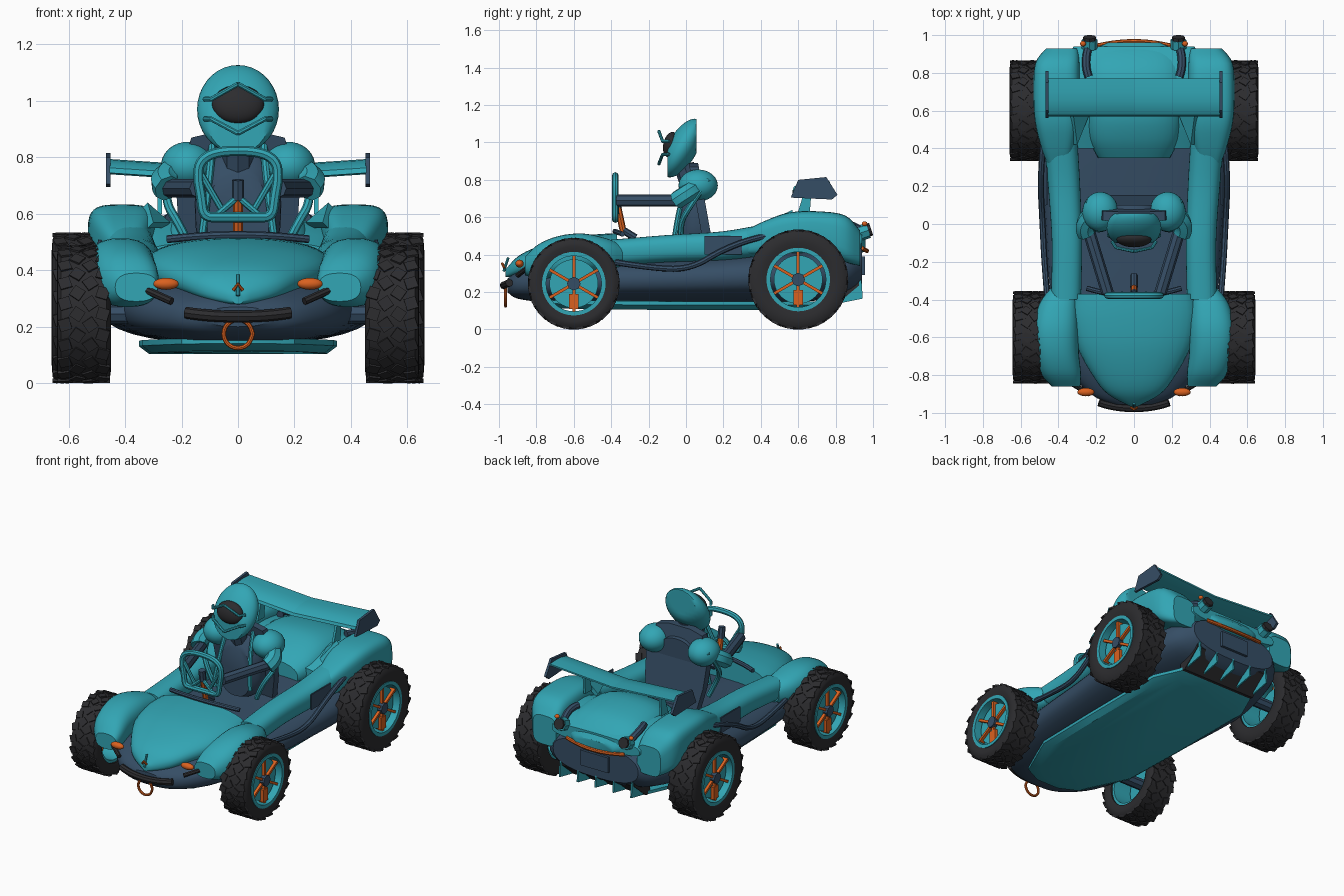
import bpy, bmesh, math
from mathutils import Vector, Matrix

if "Cube" in bpy.data.objects:
    bpy.data.objects.remove(bpy.data.objects["Cube"])


def material(name, rgb):
    m = bpy.data.materials.new(name)
    m.diffuse_color = (*rgb, 1)
    m.use_nodes = True
    m.node_tree.nodes["Principled BSDF"].inputs["Base Color"].default_value = m.diffuse_color
    return m


TEAL = material("teal paint", (0.032, 0.38, 0.46))
NAVY = material("navy panel", (0.036, 0.075, 0.13))
BLACK = material("black rubber", (0.025, 0.025, 0.028))
ORANGE = material("orange trim", (0.70, 0.12, 0.014))


def finish(bm, name, mat):
    bmesh.ops.recalc_face_normals(bm, faces=bm.faces)
    me = bpy.data.meshes.new(name)
    bm.to_mesh(me)
    bm.free()
    me.materials.append(mat)
    ob = bpy.data.objects.new(name, me)
    bpy.context.collection.objects.link(ob)
    return ob


def skin(bm, rings, closed=False):
    """Bridge equal rings of points; cap the ends unless closed."""
    vs = [[bm.verts.new(p) for p in r] for r in rings]
    n = len(vs[0])
    for k in range(len(vs) if closed else len(vs) - 1):
        a, b = vs[k], vs[(k + 1) % len(vs)]
        for i in range(n):
            bm.faces.new((a[i], a[(i + 1) % n], b[(i + 1) % n], b[i]))
    if not closed:
        bm.faces.new(vs[0])
        bm.faces.new(vs[-1])


def loft(name, rows, mat, e=2.5, s=1, n=32, sub=4):
    """Rows of (y, centre x, half width, z bottom, z top), smoothly interpolated."""
    fine = []
    for k in range(len(rows) - 1):
        p = [Vector(rows[min(max(k + j, 0), len(rows) - 1)]) for j in (-1, 0, 1, 2)]
        for j in range(sub):
            t = j / sub
            fine.append(0.5 * (2 * p[1] + (p[2] - p[0]) * t
                        + (2 * p[0] - 5 * p[1] + 4 * p[2] - p[3]) * t * t
                        + (3 * p[1] - p[0] - 3 * p[2] + p[3]) * t ** 3))
    fine.append(Vector(rows[-1]))

    def sp(v):
        return math.copysign(abs(v) ** (2 / e), v)
    rings = []
    for y, cx, hw, zb, zt in fine:
        rings.append([(s * (cx + hw * sp(math.cos(i * math.tau / n))), y,
                       (zb + zt) / 2 + (zt - zb) / 2 * sp(math.sin(i * math.tau / n))) for i in range(n)])
    bm = bmesh.new()
    skin(bm, rings)
    return finish(bm, name, mat)


def prism(name, pts, vec, mat):
    bm = bmesh.new()
    skin(bm, [pts, [Vector(p) + Vector(vec) for p in pts]])
    return finish(bm, name, mat)


def box(name, lo, hi, mat):
    x, y, z = lo
    return prism(name, [(x, y, z), (hi[0], y, z), (hi[0], hi[1], z), (x, hi[1], z)], (0, 0, hi[2] - z), mat)


def tube(name, pts, r, mat, cyclic=False, smooth=True):
    cu = bpy.data.curves.new(name, 'CURVE')
    cu.dimensions = '3D'
    cu.bevel_depth, cu.bevel_resolution, cu.use_fill_caps = r, 2, True
    sl = cu.splines.new('NURBS' if smooth else 'POLY')
    sl.points.add(len(pts) - 1)
    for q, p in zip(sl.points, pts):
        q.co = (*p, 1)
    sl.use_cyclic_u, sl.use_endpoint_u = cyclic, True
    if smooth:
        sl.order_u, sl.resolution_u = 3, 6
    cu.materials.append(mat)
    ob = bpy.data.objects.new(name, cu)
    bpy.context.collection.objects.link(ob)
    bpy.ops.object.select_all(action='DESELECT')
    ob.select_set(True)
    bpy.context.view_layer.objects.active = ob
    bpy.ops.object.convert(target='MESH')


def ball(name, c, size, mat, shear=0, ylim=(-2, 2)):
    """Ellipsoid, optionally leaning in y and flattened at two y planes."""
    bm = bmesh.new()
    bmesh.ops.create_uvsphere(bm, u_segments=32, v_segments=18, radius=1)
    for v in bm.verts:
        x, y, z = (a * b for a, b in zip(v.co, size))
        v.co = (c[0] + x, min(max(c[1] + y + shear * z, ylim[0]), ylim[1]), c[2] + z)
    return finish(bm, name, mat)


def lathe(name, c, prof, mat, s=1, n=40):
    """Closed profile of (x, radius) turned round the x axis."""
    bm = bmesh.new()
    skin(bm, [[(c[0] + s * x, c[1] + r * math.cos(k * math.tau / n), c[2] + r * math.sin(k * math.tau / n))
               for x, r in prof] for k in range(n)], closed=True)
    return finish(bm, name, mat)


def blocks(name, c, items, mat):
    """Boxes (angle, radius, x, size, twist) placed round the x axis."""
    bm = bmesh.new()
    for ang, r, x, size, twist in items:
        m = (Matrix.Translation(c) @ Matrix.Rotation(ang, 4, 'X') @ Matrix.Translation((x, 0, r))
             @ Matrix.Rotation(twist, 4, 'Z') @ Matrix.Diagonal((*size, 1)))
        bmesh.ops.create_cube(bm, size=1, matrix=m)
    return finish(bm, name, mat)


# Body tub, dished floor plate and bonnet
loft("tub", [(-.955, 0, .11, .20, .27), (-.9, 0, .23, .165, .31), (-.75, 0, .36, .145, .36), (-.55, 0, .42, .14, .38),
             (-.3, 0, .45, .14, .39), (0, 0, .47, .14, .40), (.4, 0, .495, .14, .43), (.65, 0, .46, .15, .44),
             (.85, 0, .40, .18, .45), (.94, 0, .31, .23, .45)], NAVY, e=2.5)
half = [(.08, -.82), (.2, -.76), (.34, -.45), (.35, 0), (.35, .6), (.27, .78)]
rim = [(x, y) for x, y in half] + [(-x, y) for x, y in half[::-1]]
bm = bmesh.new()
skin(bm, [[(x * k, y * k, z - .02 * min(0, y + .3)) for x, y in rim] for k, z in ((.9, .104), (1, .13), (1, .15))])
finish(bm, "floor_plate", TEAL)
loft("bonnet", [(-.965, 0, .02, .28, .32), (-.9, 0, .14, .28, .39), (-.8, 0, .22, .29, .44), (-.65, 0, .3, .30, .485),
                (-.5, 0, .33, .32, .507), (-.37, 0, .32, .34, .515)], TEAL, e=2.3)
loft("rear_deck", [(.4, 0, .34, .38, .50), (.6, 0, .38, .38, .58), (.8, 0, .38, .4, .57), (.94, 0, .32, .43, .52)],
     TEAL, e=3)
loft("rear_dome", [(.35, 0, .19, .36, .52), (.45, 0, .24, .36, .585), (.6, 0, .26, .36, .63), (.8, 0, .26, .38, .605),
                   (.91, 0, .22, .4, .54), (.96, 0, .14, .42, .48)], TEAL)
tube("dash_bar", [(-.25, -.34, .51), (-.12, -.38, .525), (.12, -.38, .525), (.25, -.34, .51)], .014, NAVY)

for s in (1, -1):
    # Wings and side pods
    loft("front_wing", [(-.86, .36, .075, .29, .39), (-.79, .388, .107, .27, .455), (-.68, .41, .118, .28, .5),
                        (-.55, .415, .12, .3, .513), (-.42, .4, .1, .32, .485), (-.34, .37, .07, .34, .45)], TEAL, s=s)
    loft("side_pod", [(-.4, .36, .08, .34, .48), (-.1, .355, .08, .36, .505), (.2, .37, .085, .37, .525),
                      (.45, .39, .09, .4, .57)], TEAL, s=s)
    loft("rear_wing", [(.32, .40, .06, .4, .53), (.42, .405, .09, .4, .58), (.55, .41, .115, .42, .625),
                       (.7, .41, .122, .42, .632), (.85, .405, .118, .36, .61), (.93, .38, .085, .34, .53)],
         TEAL, e=3.6, s=s)
    tube("side_rail", [(s * x, y, z) for x, y, z in ((.47, .55, .52), (.485, .4, .5), (.495, .2, .43), (.485, .02, .32),
                                                      (.475, -.2, .33), (.46, -.38, .36))], .016, NAVY)
    box("number_panel", (s * .458, .1, .40), (s * .466, .3, .50), NAVY)
    # Headlights, nose slits, exhausts
    ball("headlight", (s * .255, -.89, .352), (.045, .022, .021), ORANGE)
    tube("nose_slit", [(s * .235, -.90, .29), (s * .32, -.85, .328)], .014, BLACK, smooth=False)
    tube("exhaust_pipe", [(s * .24, .78, .58), (s * .27, .86, .58), (s * .235, .95, .52)], .022, NAVY)
    tube("exhaust_cup", [(s * .235, .93, .515), (s * .235, .975, .53)], .042, TEAL, smooth=False)
    tube("exhaust_tip", [(s * .235, .96, .527), (s * .235, .99, .537)], .035, BLACK, smooth=False)
    ball("tail_light", (s * .27, .955, .565), (.015, .015, .013), ORANGE)
    # Rear aerofoil half, endplate and strut
    prism("aerofoil", [(0, y, z) for y, z in ((.57, .715), (.577, .733), (.6, .748), (.65, .76), (.7, .764), (.77, .76),
                                              (.77, .75), (.62, .71))], (s * .455, 0, .03), TEAL)
    prism("endplate", [(s * .452, y, z) for y, z in ((.56, .705), (.6, .8), (.75, .815), (.81, .72), (.78, .695))],
          (s * .016, 0, 0), NAVY)
    prism("aerofoil_strut", [(s * .27, y, z) for y, z in ((.59, .6), (.63, .73), (.67, .73), (.66, .6))],
          (s * .015, 0, 0), TEAL)
    prism("deck_fin", [(s * x, y, z) for x, y, z in ((.24, .57, .57), (.32, .57, .64), (.30, .42, .57))],
          (s * .02, 0, -.02), TEAL)

    # Wheels
    for end, y, R, xi, xo in (("front", -.6, .245, .45, .642), ("rear", .6, .267, .465, .66)):
        c, w, b = (0, y, R), xo - xi, R - .006
        lathe(end + "_tyre", c, [(xi + .01, .165), (xi, .2), (xi + .003, b - .018), (xi + .015, b), (xo - .015, b),
                                 (xo - .003, b - .018), (xo, .2), (xo - .01, .165)], BLACK, s, n=56)
        items = []
        for k in range(20):
            a = k * math.tau / 20
            for j, (f, tw) in enumerate(((.15, -.3), (.38, .6), (.62, -.6), (.85, .3))):
                items.append((a + (j % 2) * .157, b, s * (xi + w * f), (.042, .042, .011), tw))
        blocks(end + "_tread", c, items, BLACK)
        lathe(end + "_rim", c, [(xi + .02, .148), (xi + .02, .17), (xo - .004, .17), (xo - .004, .148)], TEAL, s)
        xd = xo - .04
        lathe(end + "_wheel_disc", c, [(xd - .02, .02), (xd - .02, .13), (xd, .13), (xd, .02)], TEAL, s)
        sp = [(k * math.tau / 6, .09, s * xd, (.036, .016, .13), 0) for k in range(6)]
        blocks(end + "_spokes", c, sp + [(math.pi, .095, s * xd, (.04, .05, .08), 0)], ORANGE)
        tube(end + "_hub", [(s * .3, y, R), (s * (xo - .01), y, R)], .036, NAVY, smooth=False)

    # Driver's shoulders, arms and harness tubes
    ball("shoulder", (s * .178, .065, .77), (.095, .105, .085), TEAL)
    tube("upper_arm", [(s * .2, .06, .76), (s * .285, .01, .73), (s * .25, -.05, .69)], .05, TEAL)
    tube("forearm", [(s * .245, -.02, .69), (s * .14, -.365, .69)], .033, NAVY, smooth=False)
    tube("cockpit_tube", [(s * .24, .12, .8), (s * .27, .02, .66), (s * .2, -.04, .55), (s * .15, -.02, .44)], .016, TEAL)
    tube("harness", [(s * .09, .04, .86), (s * .1, -.03, .72), (s * .13, -.06, .5)], .014, TEAL)
    # Helmet visor frame and steering spokes
    for z in (1.06, .885):
        m = .97 + (z - .97) * .4
        tube("visor_frame", [(s * .118, -.09, m), (s * .095, -.125, m), (0, -.145, z)], .009, TEAL, smooth=False)
    tube("steering_spoke", [(0, -.37, .66), (s * .07, -.375, .6)], .012, TEAL, smooth=False)
    tube("steering_spoke", [(s * .06, -.37, .62), (s * .13, -.375, .74)], .012, TEAL, smooth=False)

# Driver and seat
ball("helmet", (0, -.02, .97), (.145, .09, .157), TEAL, shear=.43, ylim=(-.1, .056))
ball("visor", (0, -.082, .988), (.092, .04, .068), BLACK, shear=.15)
tube("neck", [(0, .04, .72), (0, -.01, .88)], .055, NAVY, smooth=False)
half = [(.17, .36), (.21, .55), (.22, .7), (.165, .87), (.08, .89)]
prism("seat_back", [(x, .16 - (z - .36) * .18, z) for x, z in half] +
      [(-x, .16 - (z - .36) * .18, z) for x, z in half[::-1]], (0, -.05, 0), NAVY)
loft("torso", [(-.03, 0, .11, .42, .74), (.03, 0, .15, .40, .82), (.1, 0, .15, .40, .82)], NAVY)

# Steering wheel and column
ring = [(0, .823), (.07, .823), (.135, .79), (.143, .73), (.13, .66), (.122, .588), (.06, .588)]
tube("steering_wheel", [(x, -.378, z) for x, z in ring + [(0, .588)] + [(-x, z) for x, z in ring[:0:-1]]],
     .018, TEAL, cyclic=True)
tube("steering_column", [(0, -.365, .66), (0, -.335, .52)], .018, ORANGE, smooth=False)
tube("column_base", [(0, -.335, .53), (0, -.27, .49)], .02, NAVY, smooth=False)
tube("steering_boss", [(0, -.375, .72), (0, -.365, .65)], .022, NAVY, smooth=False)

# Nose bumper, tow ring and ornament
tube("bumper", [(-.185, -.945, .25), (-.1, -.975, .236), (.1, -.975, .236), (.185, -.945, .25)], .021, BLACK)
tube("tow_ring", [(.052 * math.cos(k * math.tau / 12), -.965, .175 + .052 * math.sin(k * math.tau / 12))
                  for k in range(12)], .008, ORANGE, cyclic=True)
tube("nose_ornament", [(0, -.975, .31), (0, -.95, .385)], .007, TEAL, smooth=False)
tube("nose_chevron", [(-.016, -.972, .33), (0, -.982, .352), (.016, -.972, .33)], .007, ORANGE, smooth=False)

# Tail stripe, tail panel and finned diffuser
tube("tail_stripe", [(-.21, .94, .435), (-.1, .967, .42), (.1, .967, .42), (.21, .94, .435)], .012, ORANGE)
box("tail_panel", (-.1, .93, .29), (.1, .957, .39), NAVY)
prism("diffuser", [(-.27, .76, .13), (-.27, .8, .13), (-.27, .925, .235), (-.27, .925, .27), (-.27, .76, .27)],
      (.54, 0, 0), BLACK)
for k in range(5):
    prism("diffuser_fin", [(k * .13 - .265, y, z) for y, z in ((.82, .14), (.945, .165), (.938, .27), (.85, .2))],
          (.01, 0, 0), TEAL)

# Smooth shading with sharp edges kept
bpy.ops.object.select_all(action='SELECT')
bpy.context.view_layer.objects.active = bpy.context.scene.objects[0]
bpy.ops.object.shade_smooth_by_angle(angle=math.radians(35))
